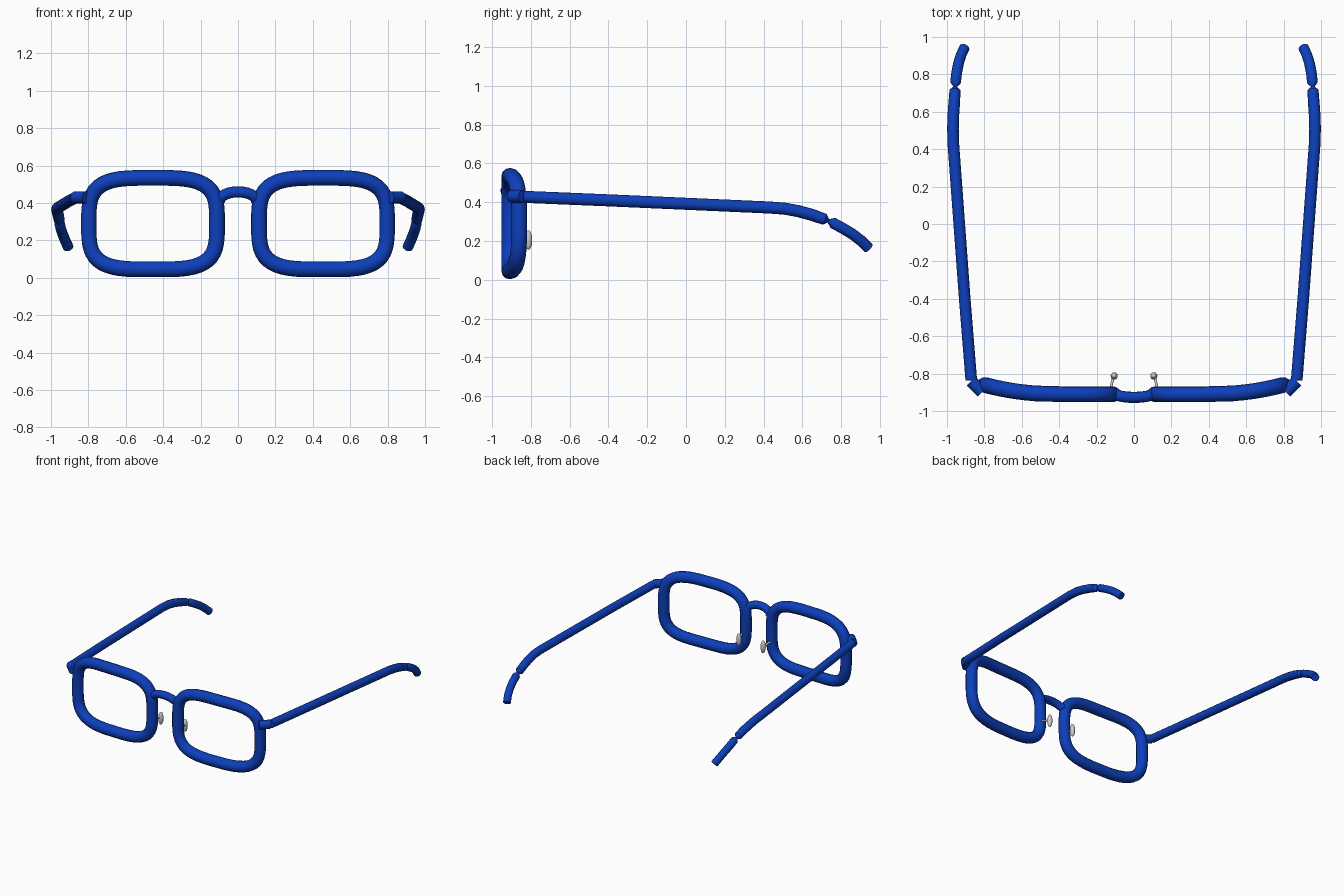
import bpy
import math

cube = bpy.data.objects.get("Cube")
if cube:
    bpy.data.objects.remove(cube, do_unlink=True)


def material(name, color):
    mat = bpy.data.materials.new(name)
    mat.use_nodes = True
    mat.diffuse_color = color
    mat.node_tree.nodes["Principled BSDF"].inputs["Base Color"].default_value = color
    return mat


blue = material("frame blue", (0.004, 0.05, 0.5, 1))
silver = material("pad silver", (0.6, 0.6, 0.6, 1))


def finish(obj, mat, mirror):
    """Assign colour, smooth shading and an optional left/right mirror."""
    obj.data.materials.clear()
    obj.data.materials.append(mat)
    bpy.ops.object.select_all(action="DESELECT")
    obj.select_set(True)
    bpy.context.view_layer.objects.active = obj
    bpy.ops.object.shade_smooth_by_angle(angle=math.radians(40))
    if mirror:
        mod = obj.modifiers.new("Mirror", "MIRROR")
        mod.use_mirror_merge = False


def tube(name, points, radius, mat, mirror=True, cyclic=False, scales=None):
    """Sweep a round section along a path and turn it into a mesh."""
    curve = bpy.data.curves.new(name, "CURVE")
    curve.dimensions = "3D"
    curve.bevel_depth = radius
    curve.bevel_resolution = 4
    curve.use_fill_caps = True
    spline = curve.splines.new("POLY")
    spline.points.add(len(points) - 1)
    for i, p in enumerate(points):
        spline.points[i].co = (*p, 1)
        spline.points[i].radius = scales[i] if scales else 1
    spline.use_cyclic_u = cyclic
    source = bpy.data.objects.new(name + " path", curve)
    bpy.context.collection.objects.link(source)
    bpy.context.view_layer.update()
    graph = bpy.context.evaluated_depsgraph_get()
    mesh = bpy.data.meshes.new_from_object(source.evaluated_get(graph))
    bpy.data.objects.remove(source, do_unlink=True)
    obj = bpy.data.objects.new(name, mesh)
    bpy.context.collection.objects.link(obj)
    finish(obj, mat, mirror)
    return obj


# Rims: rounded rectangles that wrap back at the outer side
def rim_point(t, power=2 / 3.6):
    c, s = math.cos(t), math.sin(t)
    x = 0.455 + 0.343 * math.copysign(abs(c) ** power, c)
    z = 0.29 + 0.245 * math.copysign(abs(s) ** power, s)
    y = -0.91 + 0.05 * (max(0, x - 0.42) / 0.38) ** 2
    return x, y, z


STEPS = 48
tube("rims", [rim_point(2 * math.pi * (i + 0.5) / STEPS) for i in range(STEPS)],
     0.042, blue, cyclic=True)

# Bridge: low arch between the rims
arch = []
for i in range(13):
    a = math.pi * i / 12
    arch.append((-0.1 * math.cos(a), -0.905 - 0.022 * math.sin(a),
                 0.41 + 0.05 * math.sin(a)))
tube("bridge", arch, 0.03, blue, mirror=False)

# Hinge blocks at the outer rim corners
tube("hinges", [(0.812, -0.9, 0.43), (0.872, -0.84, 0.43)], 0.033, blue)

# Temples: long arms that bow outwards and drop at the back
tube("temples", [(0.87, -0.835, 0.428), (0.905, -0.4, 0.41), (0.938, 0.05, 0.39),
                 (0.966, 0.43, 0.373), (0.968, 0.51, 0.367), (0.966, 0.58, 0.354),
                 (0.961, 0.65, 0.335), (0.957, 0.715, 0.312), (0.956, 0.737, 0.303)],
     0.031, blue, scales=[1] * 7 + [0.95, 0.2])

# Ear tips: separate ends beyond a narrow neck
tube("ear_tips", [(0.956, 0.73, 0.306), (0.954, 0.757, 0.294), (0.948, 0.81, 0.265),
                  (0.938, 0.86, 0.235), (0.924, 0.905, 0.2), (0.907, 0.942, 0.163)],
     0.03, blue, scales=[0.2] + [0.95] * 5)

# Nose pads on thin wires
tube("pad_wires", [(0.128, -0.89, 0.225), (0.118, -0.85, 0.22), (0.108, -0.81, 0.205)],
     0.007, silver)
bpy.ops.mesh.primitive_uv_sphere_add(segments=20, ring_count=12, radius=1)
pads = bpy.context.object
pads.name = "nose_pads"
for v in pads.data.vertices:
    v.co = (0.106 + 0.019 * v.co.x, -0.812 + 0.019 * v.co.y, 0.205 + 0.05 * v.co.z)
finish(pads, silver, True)
